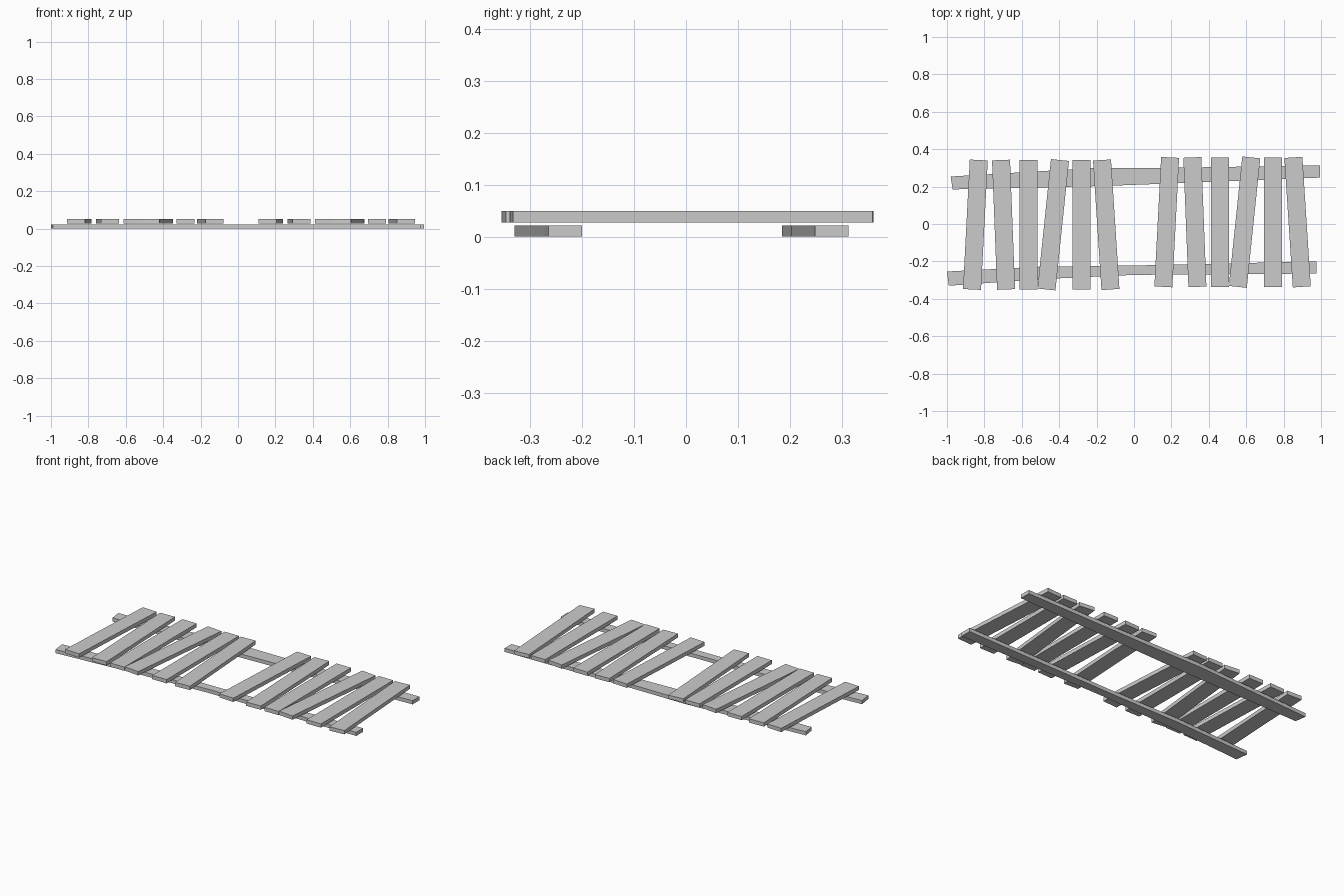
import bpy
import bmesh

cube = bpy.data.objects.get("Cube")
if cube:
    bpy.data.objects.remove(cube, do_unlink=True)

wood = bpy.data.materials.new("pale_grey_wood")
wood.use_nodes = True
GREY = (0.6, 0.6, 0.6, 1)
wood.diffuse_color = GREY
wood.node_tree.nodes["Principled BSDF"].inputs["Base Color"].default_value = GREY


def slab(name, upper, lower, z0, z1):
    """Board whose outline joins an upper and a lower edge of equal point count."""
    bm = bmesh.new()

    def ring(z):
        return [[bm.verts.new((x, y, z)) for x, y in edge] for edge in (upper, lower)]

    (ub, lb), (ut, lt) = ring(z0), ring(z1)
    for i in range(len(upper) - 1):
        j = i + 1
        bm.faces.new((ut[i], lt[i], lt[j], ut[j]))
        bm.faces.new((ub[i], ub[j], lb[j], lb[i]))
        bm.faces.new((ub[i], ut[i], ut[j], ub[j]))
        bm.faces.new((lb[i], lb[j], lt[j], lt[i]))
    for i in (0, -1):
        bm.faces.new((ub[i], lb[i], lt[i], ut[i]))
    bmesh.ops.recalc_face_normals(bm, faces=bm.faces)
    mesh = bpy.data.meshes.new(name)
    bm.to_mesh(mesh)
    bm.free()
    mesh.materials.append(wood)
    obj = bpy.data.objects.new(name, mesh)
    bpy.context.collection.objects.link(obj)


# Long uneven rails lying on the ground
slab("back_rail",
     [(-0.98, 0.254), (-0.2, 0.30), (0.15, 0.30), (0.995, 0.313)],
     [(-0.97, 0.185), (-0.17, 0.203), (0.15, 0.215), (0.995, 0.248)], 0, 0.022)
slab("front_rail",
     [(-1.0, -0.254), (-0.5, -0.228), (0.0, -0.222), (0.977, -0.20)],
     [(-0.99, -0.33), (-0.5, -0.295), (0.0, -0.272), (0.977, -0.265)], 0, 0.022)

# Crooked cross planks: x of the back end and x of the front end
PLANKS = [(-0.83, -0.866), (-0.711, -0.684), (-0.564, -0.564),
          (-0.396, -0.468), (-0.281, -0.281), (-0.171, -0.126)]
HALF_W, HALF_L = 0.048, 0.346

# The same six planks repeat on both halves, leaving a gap in the middle
for side, dx, dy in (("right", 0, -0.004), ("left", 1.023, 0.010)):
    for n, (xb, xf) in enumerate(PLANKS, 1):
        skew = HALF_W * (xb - xf) / (2 * HALF_L)
        back, front = dy + HALF_L, dy - HALF_L
        slab(f"{side}_plank_{n}",
             [(xb + dx - HALF_W, back + skew), (xb + dx + HALF_W, back - skew)],
             [(xf + dx - HALF_W, front + skew), (xf + dx + HALF_W, front - skew)],
             0.027, 0.05)
